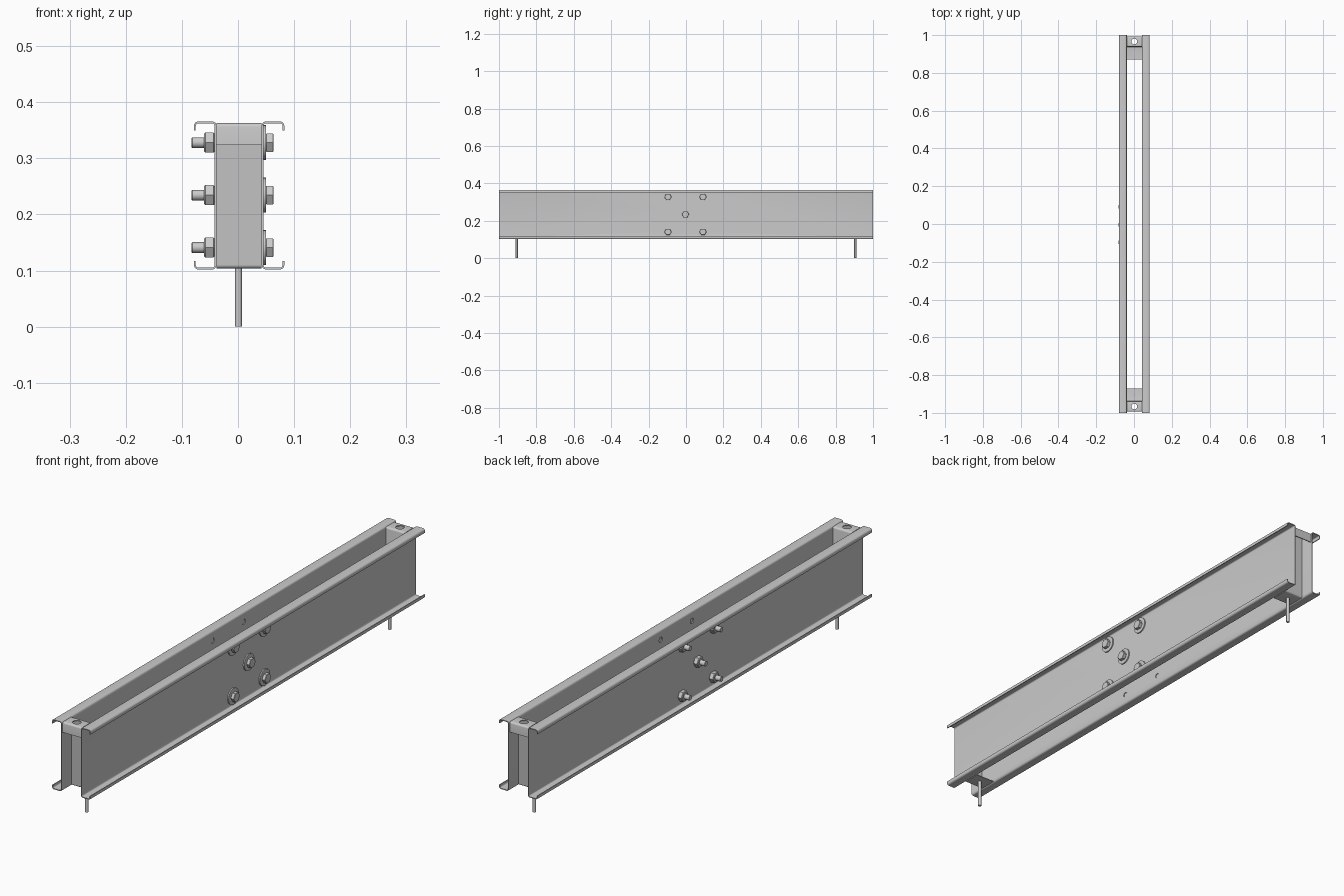
import bpy, bmesh, math
from mathutils import Vector, Matrix

if "Cube" in bpy.data.objects:
    bpy.data.objects.remove(bpy.data.objects["Cube"])

OX = 0.002            # assembly centre in x
T = 0.0032            # sheet thickness
IN, OUT, TIP = 0.0403, 0.0435, 0.0805


def finish(bm, name):
    bmesh.ops.recalc_face_normals(bm, faces=bm.faces)
    me = bpy.data.meshes.new(name)
    bm.to_mesh(me)
    bm.free()
    ob = bpy.data.objects.new(name, me)
    bpy.context.collection.objects.link(ob)
    return ob


def activate(ob):
    bpy.ops.object.select_all(action='DESELECT')
    ob.select_set(True)
    bpy.context.view_layer.objects.active = ob


def smooth(ob):
    activate(ob)
    bpy.ops.object.shade_smooth_by_angle(angle=math.radians(35))


def fillet(pts, r, n=4):
    """Round the inner corners of an open path."""
    pts = [Vector(p) for p in pts]
    out = [pts[0]]
    for a, b, c in zip(pts, pts[1:], pts[2:]):
        u, v = (a - b).normalized(), (c - b).normalized()
        centre = b + (u + v) * r            # all corners are right angles
        for i in range(n + 1):
            t = math.pi / 2 * i / n
            out.append(centre - v * r * math.cos(t) - u * r * math.sin(t))
    return out + [pts[-1]]


def sheet(name, path, r, place, lo, hi):
    """Bent sheet: thicken a path and extrude it from lo to hi."""
    pts = fillet(path, r)
    left, right = [], []
    for i, p in enumerate(pts):
        d = (pts[min(i + 1, len(pts) - 1)] - pts[max(i - 1, 0)]).normalized()
        nrm = Vector((-d.y, d.x)) * T / 2
        left.append(p + nrm)
        right.append(p - nrm)
    loop = left + right[::-1]
    bm = bmesh.new()
    ends = [[bm.verts.new(place(p.x, p.y, e)) for p in loop] for e in (lo, hi)]
    n, m = len(loop), len(pts)
    for i in range(n):
        j = (i + 1) % n
        bm.faces.new((ends[0][i], ends[0][j], ends[1][j], ends[1][i]))
    for e in ends:                          # end caps as quad strips
        for i in range(m - 1):
            bm.faces.new((e[i], e[i + 1], e[n - 2 - i], e[n - 1 - i]))
    return finish(bm, name)


def cyl(name, r, a, b, sides=32, bevel=0, turn=0):
    """Prism from point a to point b."""
    a, b = Vector(a), Vector(b)
    bm = bmesh.new()
    bmesh.ops.create_cone(bm, cap_ends=True, segments=sides, radius1=r, radius2=r,
                          depth=(b - a).length)
    rot = Matrix.Rotation(math.pi / 2, 4, 'Y') if abs(b.x - a.x) > 1e-6 else Matrix()
    bm.transform(Matrix.Translation((a + b) / 2) @ rot @ Matrix.Rotation(turn, 4, 'Z'))
    ob = finish(bm, name)
    if bevel:
        mod = ob.modifiers.new("chamfer", 'BEVEL')
        mod.width, mod.segments = bevel, 1
        mod.limit_method, mod.angle_limit = 'ANGLE', math.radians(75)
    smooth(ob)
    return ob


def drill(ob, r, a, b):
    cutter = cyl("hole_cutter", r, a, b)
    cutter.hide_render = True
    mod = ob.modifiers.new("hole", 'BOOLEAN')
    mod.operation, mod.solver, mod.object = 'DIFFERENCE', 'EXACT', cutter
    activate(ob)
    bpy.ops.object.modifier_apply(modifier=mod.name)
    bpy.data.objects.remove(cutter, do_unlink=True)


YC, ZC, S = -0.003, 0.2345, 0.0935
spots = [(YC, ZC)] + [(YC + i * S, ZC + j * S) for i in (-1, 1) for j in (-1, 1)]

# lipped channels, backs facing each other
z0, z1 = 0.102 + T / 2, 0.3657 - T / 2
for s, name in ((-1, "left_channel"), (1, "right_channel")):
    xw, xt = OX + s * (OUT - T / 2), OX + s * (TIP - T / 2)
    path = [(xt, 0.117), (xt, z0), (xw, z0), (xw, z1), (xt, z1), (xt, 0.350)]
    ch = sheet(name, path, 0.006, lambda x, z, y: (x, y, z), -1, 1)
    for y, z in spots:
        drill(ch, 0.0098, (xw - 0.01, y, z), (xw + 0.01, y, z))
    smooth(ch)

# Z-shaped end brackets with a threaded rod foot each
for s, name in ((-1, "front"), (1, "back")):
    lo, hi = 0.104 + T / 2, 0.3627 - T / 2
    path = [(s * 0.872, lo), (s * 0.940, lo), (s * 0.940, hi), (s * 0.992, hi), (s * 0.992, 0.324)]
    br = sheet(name + "_bracket", path, 0.005, lambda y, z, x: (x, y, z), OX - IN, OX + IN)
    drill(br, 0.015, (OX, s * 0.966, hi - 0.015), (OX, s * 0.966, hi + 0.015))
    smooth(br)
    cyl(name + "_foot_rod", 0.006, (OX - 0.001, s * 0.905, 0), (OX - 0.001, s * 0.905, 0.11))
    cyl(name + "_foot_rod_head", 0.011, (OX - 0.001, s * 0.905, 0.1065),
        (OX - 0.001, s * 0.905, 0.112))

# bolts: washer and head on the right, nut and shank on the left
for i, (y, z) in enumerate(spots):
    def part(name, r, x0, x1, **kw):
        cyl(f"{name}_{i}", r, (x0, y, z), (x1, y, z), **kw)
    xr, xl = OX + OUT, OX - OUT
    part("washer", 0.031, xr, xr + 0.0045)
    part("bolt_head", 0.019, xr + 0.0045, 0.063, sides=6, bevel=0.001)
    part("nut", 0.0208, -0.0605, xl, sides=6, bevel=0.0025)
    part("bolt_shank", 0.0095, -0.0825, xl + 0.001, bevel=0.001)
